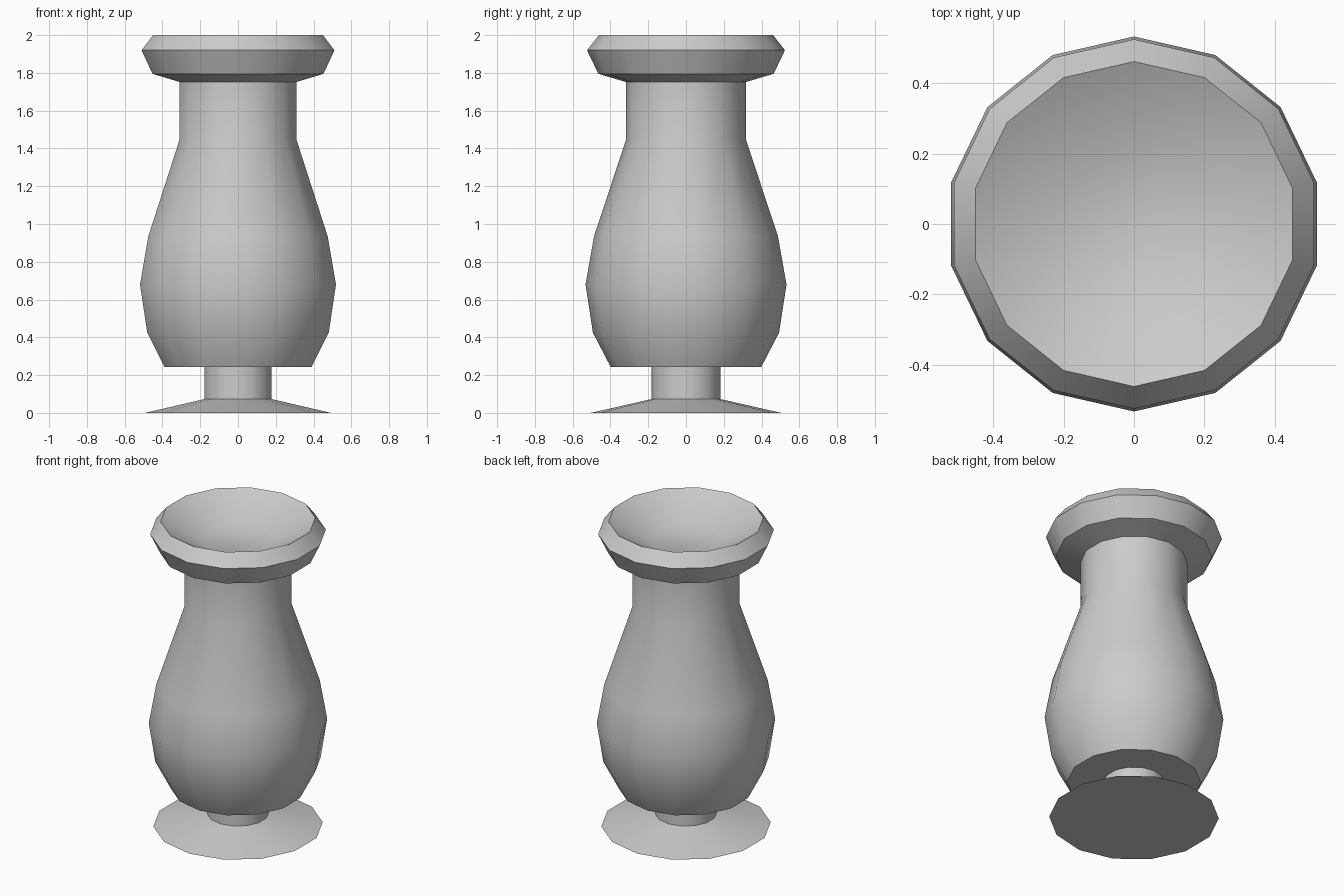
import bpy, bmesh, math

if "Cube" in bpy.data.objects:
    bpy.data.objects.remove(bpy.data.objects["Cube"])

SIDES = 14


def lathe(name, profile, cap_start=False, cap_end=False):
    """Spin (radius, z) points, listed from outside-bottom to inside-top, around z."""
    bm = bmesh.new()
    rings = []
    for r, z in profile:
        angles = [math.pi / 2 + 2 * math.pi * i / SIDES for i in range(SIDES)]
        rings.append([bm.verts.new((r * math.cos(a), r * math.sin(a), z)) for a in angles])
    for low, high in zip(rings, rings[1:]):
        for i in range(SIDES):
            j = (i + 1) % SIDES
            bm.faces.new((low[i], low[j], high[j], high[i]))
    if cap_start:
        bm.faces.new(rings[0][::-1])
    if cap_end:
        bm.faces.new(rings[-1])
    mesh = bpy.data.meshes.new(name)
    bm.to_mesh(mesh)
    bm.free()
    obj = bpy.data.objects.new(name, mesh)
    bpy.context.collection.objects.link(obj)
    bpy.ops.object.select_all(action='DESELECT')
    obj.select_set(True)
    bpy.context.view_layer.objects.active = obj
    bpy.ops.object.shade_smooth_by_angle(angle=math.radians(30))
    return obj


# Flared foot with flat underside and short stem
lathe("foot", [(0.505, 0), (0.183, 0.073), (0.183, 0.242)], cap_start=True)

# Bulging body, from its flat underside up to the straight neck
lathe("vase_body", [(0.183, 0.242), (0.398, 0.242), (0.493, 0.425), (0.532, 0.68),
                    (0.487, 0.935), (0.318, 1.445), (0.318, 1.752)])

# Flared rim with a shallow funnel and flat floor
lathe("rim", [(0.318, 1.752), (0.464, 1.795), (0.524, 1.92), (0.461, 2.0),
              (0.213, 1.87)], cap_end=True)
